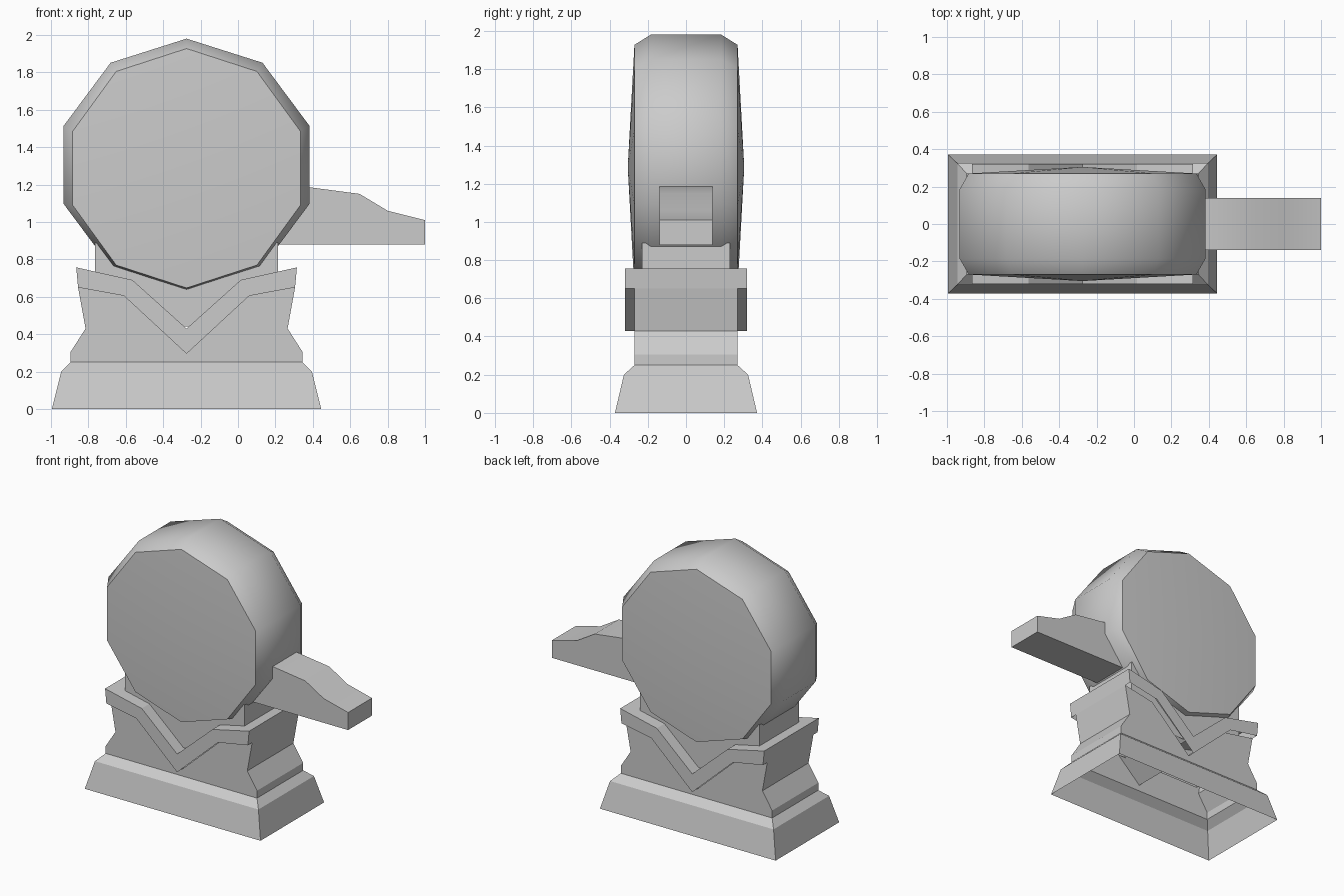
import bpy, bmesh
from math import sin, cos, pi, radians

old = bpy.data.objects.get("Cube")
if old:
    bpy.data.objects.remove(old, do_unlink=True)

grey = bpy.data.materials.new("plain grey")
grey.use_nodes = True
grey.diffuse_color = (0.6, 0.6, 0.6, 1)
grey.node_tree.nodes["Principled BSDF"].inputs["Base Color"].default_value = (0.6, 0.6, 0.6, 1)

MID = -0.275  # x of the stand's centre line


def finish(name, bm, smooth=None):
    bmesh.ops.recalc_face_normals(bm, faces=bm.faces)
    mesh = bpy.data.meshes.new(name)
    bm.to_mesh(mesh)
    bm.free()
    mesh.materials.append(grey)
    obj = bpy.data.objects.new(name, mesh)
    bpy.context.collection.objects.link(obj)
    if smooth:
        bpy.ops.object.select_all(action="DESELECT")
        obj.select_set(True)
        bpy.context.view_layer.objects.active = obj
        bpy.ops.object.shade_smooth_by_angle(angle=radians(smooth))
    return obj


def loft(name, rings, caps=False, smooth=None):
    """Skin a list of closed rings of points."""
    bm = bmesh.new()
    loops = [[bm.verts.new(p) for p in ring] for ring in rings]
    for a, b in zip(loops, loops[1:]):
        for i in range(len(a)):
            j = (i + 1) % len(a)
            bm.faces.new((a[i], a[j], b[j], b[i]))
    if caps:
        bm.faces.new(loops[0])
        bm.faces.new(loops[-1])
    return finish(name, bm, smooth)


def prism(name, profile, half, skip=(), smooth=None):
    """Extrude an x-z outline through the depth, leaving out some side faces."""
    bm = bmesh.new()
    a, b = [[bm.verts.new((x, y, z)) for x, z in profile] for y in (-half, half)]
    bm.faces.new(a)
    bm.faces.new(b)
    for i in range(len(a)):
        j = (i + 1) % len(a)
        if i not in skip:
            bm.faces.new((a[i], a[j], b[j], b[i]))
    return finish(name, bm, smooth)


def mirrored(right):
    """Full left-to-right path from its right half (offsets from the centre line)."""
    left = [(MID - x, z) for x, z in right if x > 0]
    return left + [(MID + x, z) for x, z in reversed(right)]


def rect(hx, hy, z):
    return [(MID + sx * hx, sy * hy, z) for sx, sy in ((-1, -1), (1, -1), (1, 1), (-1, 1))]


# Hollow flared foot
loft("base", [rect(0.72, 0.372, 0), rect(0.67, 0.325, 0.2), rect(0.62, 0.27, 0.25)])

# Waisted body, open underneath, with a V-shaped top
v_low = [(0.58, 0.65), (0.335, 0.605), (0, 0.295)]
sides = [(0.62, 0.25), (0.62, 0.305), (0.54, 0.43)]
top = mirrored(v_low)
body = [(MID - x, z) for x, z in sides] + top + [(MID + x, z) for x, z in reversed(sides)]
prism("body", body, 0.27, skip=(len(body) - 1,))

# V-shaped trim, a shell open underneath
v_high = [(0.59, 0.757), (0.29, 0.69), (0, 0.43)]
trim = mirrored(v_high) + top[::-1]
prism("trim", trim, 0.32, skip=range(5, 9))

# Block that carries the drum
loft("drum_support", [rect(0.49, 0.23, 0.44), rect(0.49, 0.23, 0.89)])


# Ten-sided drum with chamfered rims and shallow pointed caps
def decagon(rx, rz, y, z):
    return [(MID + rx * sin(i * pi / 5), y, z + rz * cos(i * pi / 5)) for i in range(10)]


bm = bmesh.new()
rings = [decagon(0.64, 0.64, -0.27, 1.287), decagon(0.691, 0.675, -0.185, 1.305),
         decagon(0.691, 0.675, 0.185, 1.305), decagon(0.64, 0.64, 0.27, 1.287)]
loops = [[bm.verts.new(p) for p in ring] for ring in rings]
tips = [bm.verts.new((MID, y, 1.287)) for y in (-0.305, 0.305)]
for i in range(10):
    j = (i + 1) % 10
    for a, b in zip(loops, loops[1:]):
        bm.faces.new((a[i], a[j], b[j], b[i]))
    for tip, ring in zip(tips, (loops[0], loops[-1])):
        bm.faces.new((tip, ring[i], ring[j]))
finish("drum", bm, 45)

# Tapering spout
spout = [(0.15, 0.88), (1, 0.88), (1, 1.01), (0.8, 1.06), (0.65, 1.15), (0.385, 1.185), (0.15, 1.2)]
prism("spout", spout, 0.14, smooth=30)
